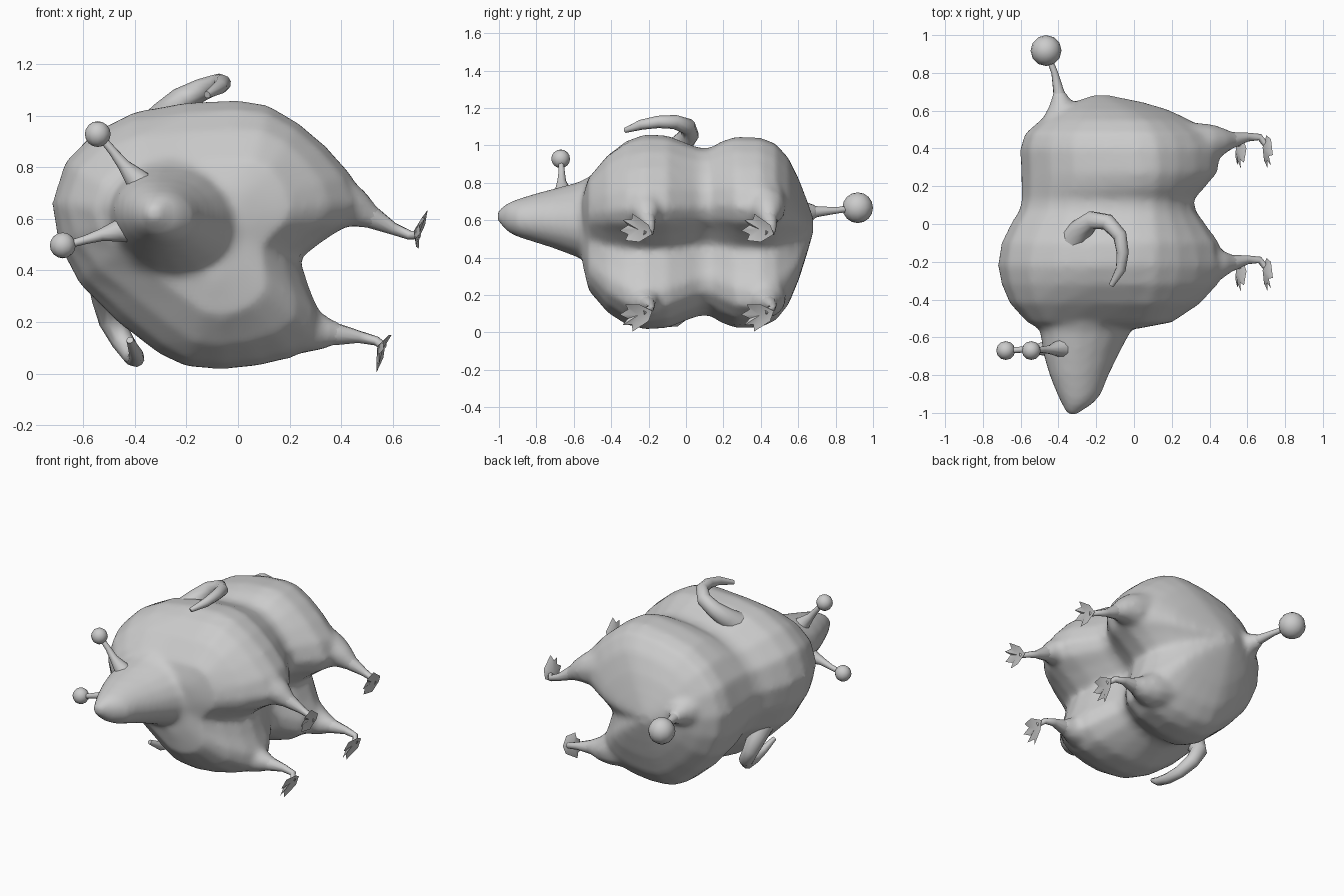
import bpy, bmesh, math
from mathutils import Vector

if "Cube" in bpy.data.objects:
    bpy.data.objects.remove(bpy.data.objects["Cube"])

# one plain grey for the whole creature
grey = bpy.data.materials.new("light grey")
grey.diffuse_color = (0.6, 0.6, 0.6, 1)
grey.use_nodes = True
grey.node_tree.nodes["Principled BSDF"].inputs["Base Color"].default_value = grey.diffuse_color

# The creature lies on its side: a = sideways, y = length, b = creature's own up
LAT, UP = Vector((0.30, 0, 0.954)), Vector((-0.954, 0, 0.30))
ORIGIN = Vector((0, 0, 0.52))


def place(a, y, b):
    return ORIGIN + LAT * a + UP * b + Vector((0, y, 0))


def to_local(x, y, z):
    d = Vector((x, 0, z)) - ORIGIN
    return d.dot(LAT), y, d.dot(UP)


def finish(name, bm):
    bmesh.ops.recalc_face_normals(bm, faces=bm.faces)
    mesh = bpy.data.meshes.new(name)
    bm.to_mesh(mesh)
    bm.free()
    mesh.materials.append(grey)
    ob = bpy.data.objects.new(name, mesh)
    bpy.context.collection.objects.link(ob)
    bpy.ops.object.select_all(action='DESELECT')
    ob.select_set(True)
    bpy.context.view_layer.objects.active = ob
    bpy.ops.object.shade_smooth_by_angle(angle=math.radians(60))
    return ob


def loft(name, rings):
    """Skin a list of rings given in local coordinates."""
    bm = bmesh.new()
    loops = [[bm.verts.new(place(*p)) for p in r] for r in rings]
    n = len(loops[0])
    for r, s in zip(loops, loops[1:]):
        for i in range(n):
            j = (i + 1) % n
            bm.faces.new((r[i], r[j], s[j], s[i]))
    bm.faces.new(loops[0])
    bm.faces.new(loops[-1])
    return finish(name, bm)


def tube(name, path, radii, sides=10):
    """Tapered tube along a path of local points."""
    pts = [Vector(p) for p in path]
    rings, u = [], None
    for i, p in enumerate(pts):
        t = (pts[min(i + 1, len(pts) - 1)] - pts[max(i - 1, 0)]).normalized()
        u = t.orthogonal() if u is None else u - t * u.dot(t)
        u.normalize()
        v = t.cross(u)
        rings.append([p + radii[i] * (u * math.cos(k * math.tau / sides) + v * math.sin(k * math.tau / sides))
                      for k in range(sides)])
    return loft(name, rings)


def ball(name, centre, r):
    bm = bmesh.new()
    bmesh.ops.create_uvsphere(bm, u_segments=12, v_segments=8, radius=r)
    bmesh.ops.translate(bm, verts=bm.verts, vec=place(*centre))
    return finish(name, bm)


# body: two fat lobes with a waist, grooved underneath between the legs
HALF = [(.16, 1), (.43, .90), (.66, .73), (.84, .48), (.97, .22), (1, .06), (.94, -.22),
        (.84, -.52), (.70, -.82), (.52, -1.0), (.36, -.96), (.2, -.78)]
SECTION = [(0, 1.0)] + HALF + [(0, -.6)] + [(-a, b) for a, b in reversed(HALF)]
STATIONS = [  # y, half width, top, underside, pinch of the cheeks, lift
    (-.555, .18, .48, .02, .1, .04), (-.52, .32, .58, .16, .15, 0), (-.42, .44, .67, .30, .1, 0),
    (-.32, .505, .71, .385, .04, 0), (-.22, .53, .73, .42, 0, 0), (-.10, .525, .71, .39, 0, 0),
    (.0, .485, .66, .32, 0, 0), (.07, .46, .615, .27, 0, 0), (.13, .46, .60, .26, 0, 0),
    (.19, .50, .60, .31, 0, 0), (.27, .527, .60, .38, 0, 0), (.40, .52, .605, .40, 0, 0),
    (.48, .485, .57, .36, 0, .01), (.55, .40, .47, .28, 0, .03), (.605, .27, .34, .23, 0, .08),
    (.645, .15, .20, .16, 0, .13), (.68, .04, .05, .05, 0, .18)]
blend = [loft("body", [[(a * w * (1 - pinch * math.sin(math.pi * max(b, 0))), y,
                         lift + b * (top if b > 0 else low)) for a, b in SECTION]
                       for y, w, top, low, pinch, lift in STATIONS])]

# snout: y, height of centre, half width, half height
SNOUT = [(-.30, .27, .30, .33), (-.50, .265, .24, .27), (-.57, .27, .20, .245), (-.70, .295, .158, .20),
         (-.80, .305, .13, .16), (-.90, .305, .10, .12), (-.95, .315, .08, .085), (-1.01, .345, .028, .025)]
blend.append(loft("snout", [[(ra * math.cos(k * math.tau / 18), y, c + rb * math.sin(k * math.tau / 18))
                             for k in range(18)] for y, c, ra, rb in SNOUT]))

# swellings where the limbs and tail leave the body
blend.append(tube("tail_root", [(0, .38, .38), (0, .54, .40), (0, .64, .405), (0, .71, .42)],
                  [.18, .12, .062, .032]))
for s in (1, -1):
    for y in (-.21, .44):
        blend.append(tube("leg_root", [(s * .26, y - .03, -.12), (s * .255, y - .01, -.34), (s * .25, y, -.41),
                                       (s * .235, y + .005, -.47), (s * .228, y + .01, -.52)],
                          [.14, .105, .075, .048, .032]))

# melt body, snout and roots into one skin
bpy.ops.object.select_all(action='DESELECT')
for ob in blend:
    ob.select_set(True)
body = blend[0]
bpy.context.view_layer.objects.active = body
bpy.ops.object.join()
mod = body.modifiers.new("melt", 'REMESH')
mod.mode, mod.voxel_size = 'VOXEL', 0.02
mod = body.modifiers.new("soften", 'SMOOTH')
mod.factor, mod.iterations = 0.5, 6
for m in [m.name for m in body.modifiers if m.type in ('REMESH', 'SMOOTH')]:
    bpy.ops.object.modifier_apply(modifier=m)
if not body.data.materials:
    body.data.materials.append(grey)
body.data.polygons.foreach_set("use_smooth", [True] * len(body.data.polygons))

# tail with round end
tube("tail", [(0, .60, .405), (0, .66, .408), (0, .71, .42), (0, .80, .44), (0, .90, .48)],
     [.05, .038, .028, .018, .015])
ball("tail_ball", (0, .918, .488), .082)


def foot(name, s, y):
    """Webbed three-toed foot, slightly pleated and thin."""
    bm = bmesh.new()
    rim = [(.215, .03, 0), (.175, -.04, -.012), (.18, -.115, .0), (.21, -.10, .012), (.235, -.145, 0),
           (.262, -.10, .012), (.295, -.13, 0), (.295, -.08, .012), (.33, -.075, 0), (.27, .01, -.008)]
    lower = [bm.verts.new(place(s * a, y + d, -.667 + h)) for a, d, h in rim]
    hub = bm.verts.new(place(s * .235, y - .035, -.64))
    sole = bm.verts.new(place(s * .24, y - .045, -.663))
    for i in range(len(rim)):
        j = (i + 1) % len(rim)
        bm.faces.new((lower[i], lower[j], hub))
        bm.faces.new((lower[j], lower[i], sole))
    return finish(name, bm)


# curved side arm path, measured in the world frame
ARM = [(-.31, -.08, .95), (-.28, -.03, 1.0), (-.22, .02, 1.06), (-.14, .01, 1.10),
       (-.075, -.06, 1.125), (-.06, -.15, 1.125), (-.07, -.24, 1.11), (-.12, -.325, 1.08)]

for s, side in ((1, "left"), (-1, "right")):
    # eye stalks
    tube(f"{side}_eye_stalk", [(s * .06, -.65, .38), (s * .11, -.66, .455), (s * .142, -.665, .51),
                               (s * .18, -.665, .565), (s * .225, -.67, .635)], [.075, .042, .024, .017, .014])
    ball(f"{side}_eye", (s * .226, -.67, .641), .05)
    # arms
    arm = [to_local(*p) for p in ARM]
    tube(f"{side}_arm", [(s * a, y, b) for a, y, b in arm], [.08, .062, .05, .044, .038, .033, .027, .014])
    # lower legs and feet
    for y, end in ((-.21, "front"), (.44, "rear")):
        tube(f"{end}_{side}_leg", [(s * .245, y, -.43), (s * .235, y + .005, -.48),
                                   (s * .22, y + .02, -.56), (s * .215, y + .02, -.63), (s * .225, y - .02, -.66)],
             [.05, .042, .024, .018, .016])
        foot(f"{end}_{side}_foot", s, y)
